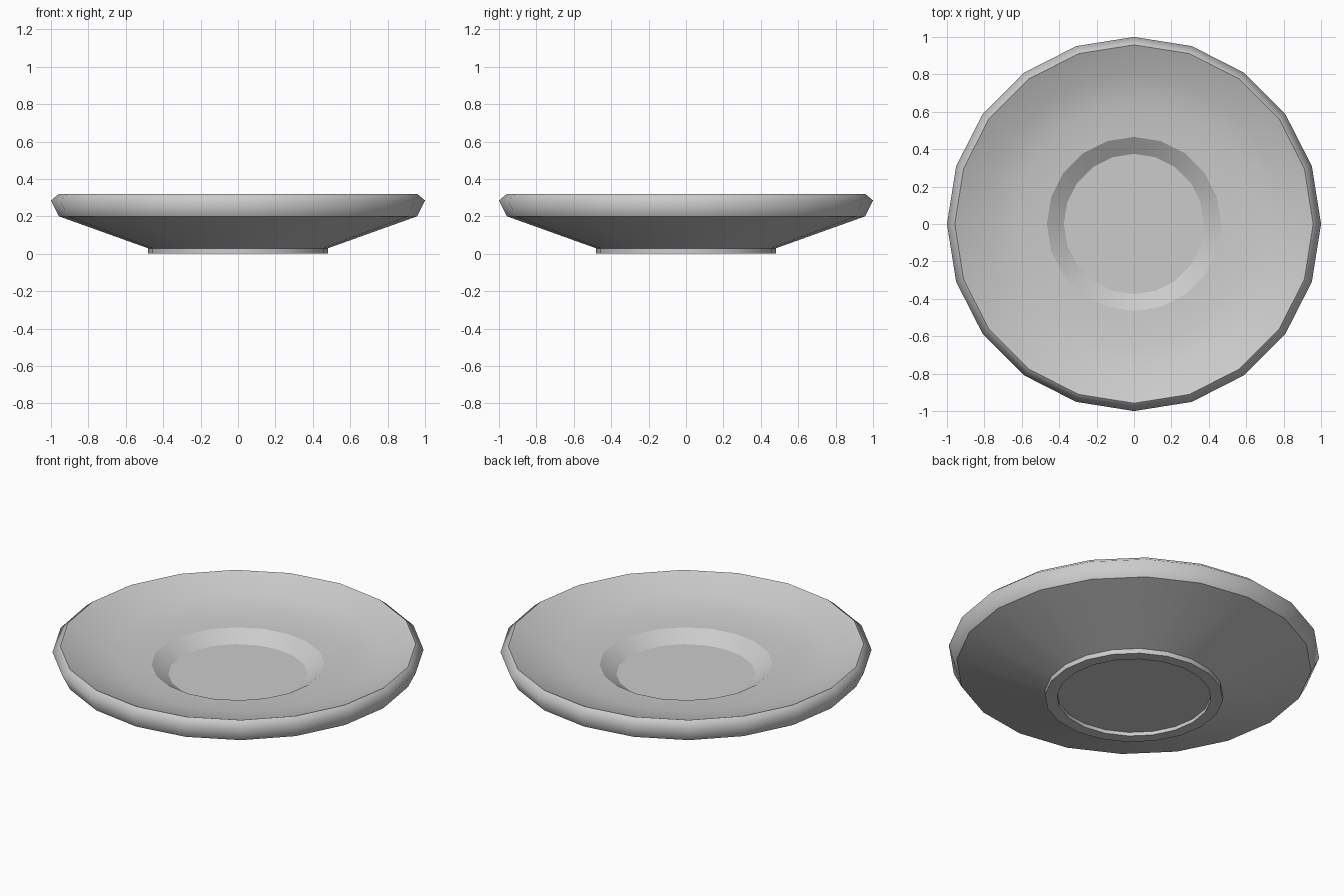
import bpy, bmesh
from math import cos, sin, pi

if "Cube" in bpy.data.objects:
    bpy.data.objects.remove(bpy.data.objects["Cube"])

SIDES = 20
# radius, height, crease: from the recessed underside, round the rim, to the well floor
PROFILE = [
    (0.415, 0.022, True),   # underside recess
    (0.415, 0.0, True),     # foot ring, inner
    (0.48, 0.0, True),      # foot ring, outer
    (0.48, 0.029, True),    # top of foot
    (0.957, 0.20, True),    # base of rim
    (1.0, 0.285, False),    # widest point of rim
    (0.958, 0.32, True),    # top of rim
    (0.80, 0.25, False),    # curve of the dish
    (0.64, 0.217, False),
    (0.466, 0.208, True),   # lip of well
    (0.375, 0.15, True),    # well floor
]

# Saucer body turned from the profile
bm = bmesh.new()
rings = []
for r, z, _ in PROFILE:
    rings.append([bm.verts.new((r * cos(2 * pi * i / SIDES), r * sin(2 * pi * i / SIDES), z))
                  for i in range(SIDES)])
for a, b in zip(rings, rings[1:]):
    for i in range(SIDES):
        j = (i + 1) % SIDES
        bm.faces.new((a[i], a[j], b[j], b[i]))

# Flat caps: underside and well floor
bm.faces.new(rings[0][::-1])
bm.faces.new(rings[-1])
bmesh.ops.recalc_face_normals(bm, faces=bm.faces)

# Smooth around, with hard edges along the creased rings
for f in bm.faces:
    f.smooth = True
for ring, (_, _, crease) in zip(rings, PROFILE):
    for i in range(SIDES):
        bm.edges.get((ring[i], ring[(i + 1) % SIDES])).smooth = not crease

mesh = bpy.data.meshes.new("saucer")
bm.to_mesh(mesh)
bm.free()

# Slightly darker grey glaze
glaze = bpy.data.materials.new("grey_glaze")
glaze.diffuse_color = (0.58, 0.58, 0.58, 1)
glaze.use_nodes = True
glaze.node_tree.nodes["Principled BSDF"].inputs["Base Color"].default_value = glaze.diffuse_color
mesh.materials.append(glaze)
bpy.context.collection.objects.link(bpy.data.objects.new("saucer", mesh))
